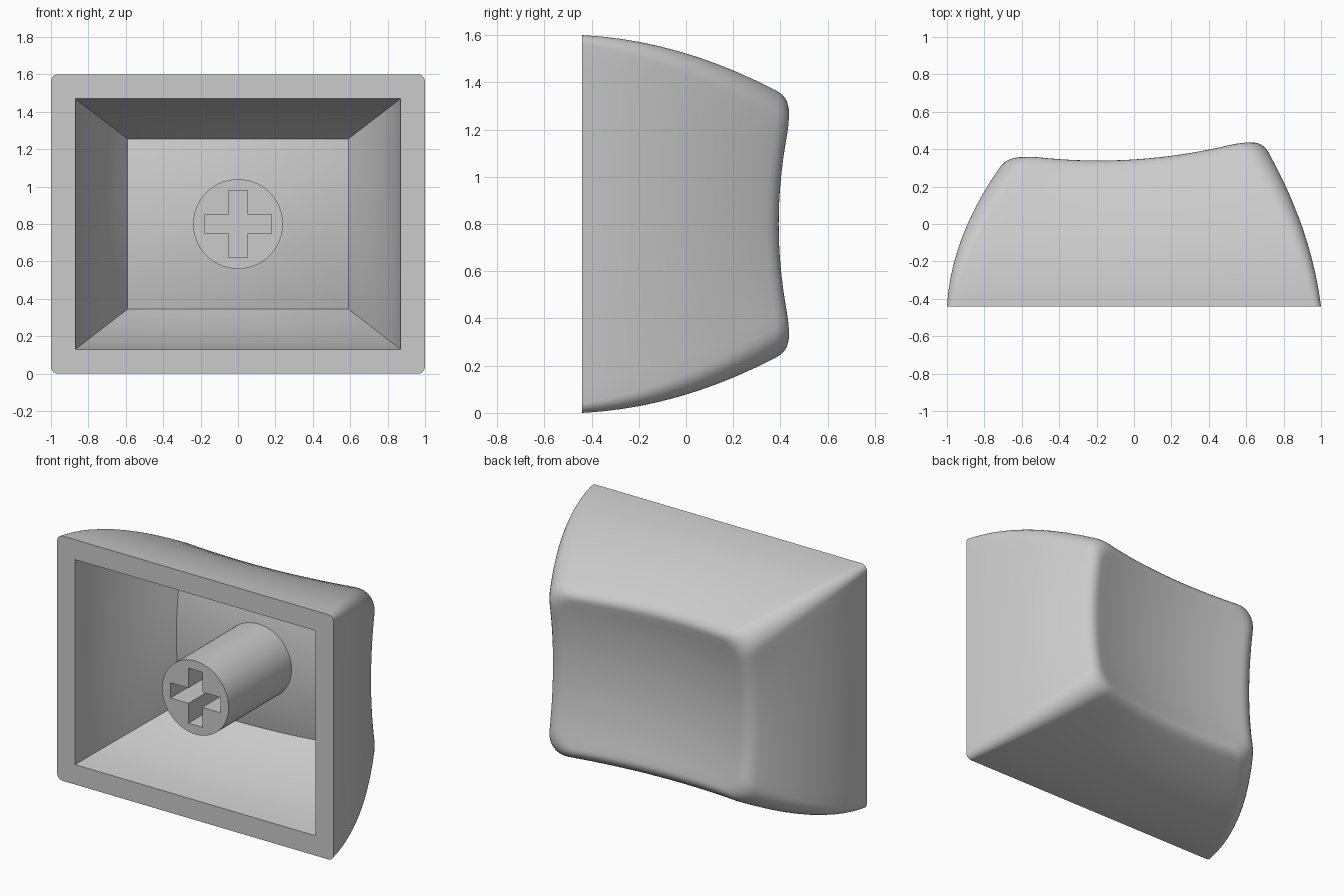
import bpy, bmesh
from math import sin, cos, pi, radians

if "Cube" in bpy.data.objects:
    bpy.data.objects.remove(bpy.data.objects["Cube"])

FRONT, MID_Z = -0.44, 0.8      # open front plane, middle height
FLOOR, RIM = 0.10, 0.075       # floor thickness, rim rounding as share of depth
ARC, SIDE = 8, 16              # outline steps per corner and per side

grey = bpy.data.materials.new("grey plastic")
grey.use_nodes = True
COLOR = (0.6, 0.6, 0.6, 1)
grey.diffuse_color = COLOR
grey.node_tree.nodes["Principled BSDF"].inputs["Base Color"].default_value = COLOR


def dish(x, z):
    """Depth of the tilted, hollowed back face."""
    return 0.285 + 0.064 * x + 0.17 * x * x + 0.25 * (z - MID_Z) ** 2


def outline(left, right, half, r, square=False):
    """Rectangle in x and z with round (or square) corners, fixed point count."""
    corners = [(right - r, half - r), (left + r, half - r),
               (left + r, r - half), (right - r, r - half)]
    pts = []
    for q, (cx, cz) in enumerate(corners):
        for i in range(ARC + 1):
            a = (q + i / ARC) * pi / 2
            k = r / max(abs(cos(a)), abs(sin(a))) if square else r
            pts.append((cx + k * cos(a), cz + k * sin(a) + MID_Z))
        end, nxt = pts[-1], corners[(q + 1) % 4]
        a = (q + 1) * pi / 2
        start = (nxt[0] + r * cos(a), nxt[1] + r * sin(a) + MID_Z)
        for i in range(1, SIDE):
            f = i / SIDE
            pts.append(tuple(e + (s - e) * f for e, s in zip(end, start)))
    return pts


def mix(a, b, f):
    return tuple(p + (q - p) * f for p, q in zip(a, b))


def wall_outline(s):
    """Outer outline at share s of the depth, bulging between front and back."""
    return outline(-1 + 0.048 * s + 0.275 * s * s, 1 - 0.113 * s - 0.204 * s * s,
                   MID_Z - 0.044 * s - 0.223 * s * s, 0.04 + 0.1 * s)


def wall_ring(s):
    """Outer wall ring whose depth follows the dished back face."""
    return [(x, FRONT + s * (dish(u, v) - FRONT), z)
            for (x, z), (u, v) in zip(wall_outline(s), wall_outline(1))]


def cavity_ring(f):
    """Ring from the floor (0) to the mouth (1), with bulging sides."""
    bulge = 0.25 * (1 - f) + 0.75 * (1 - f) ** 2
    ring = []
    for m, n in zip(mouth, floor):
        x, _, z = mix(m, n, bulge)
        ring.append((x, n[1] + (FRONT - n[1]) * f, z))
    return ring


def shrink(ring, f, drop):
    """Ring scaled toward the middle and laid on the dish, or below it."""
    pts = [(x * f, MID_Z + (z - MID_Z) * f) for x, _, z in ring]
    return [(x, dish(x, z) - drop, z) for x, z in pts]


def finish(obj):
    obj.data.materials.append(grey)
    bpy.ops.object.select_all(action='DESELECT')
    obj.select_set(True)
    bpy.context.view_layer.objects.active = obj
    bpy.ops.object.shade_smooth_by_angle(angle=radians(30))


def make_object(name, bm):
    bmesh.ops.recalc_face_normals(bm, faces=bm.faces)
    mesh = bpy.data.meshes.new(name)
    bm.to_mesh(mesh)
    bm.free()
    obj = bpy.data.objects.new(name, mesh)
    bpy.context.collection.objects.link(obj)
    return obj


def bridge(bm, a, b):
    for i in range(len(a)):
        j = (i + 1) % len(a)
        bm.faces.new((a[i], a[j], b[j], b[i]))


# Cavity: square-cornered mouth, tapering to a floor parallel to the dish
mouth = [(x, FRONT, z) for x, z in outline(-0.87, 0.87, 0.67, 0.1, True)]
floor = [(x, dish(x, z) - FLOOR, z) for x, z in outline(-0.59, 0.59, 0.455, 0.07, True)]
rings = [shrink(floor, f / 6, FLOOR) for f in range(1, 6)]
rings += [cavity_ring(f / 8) for f in range(9)]

# Outer walls, from the flat front edge to the rim
rings += [wall_ring((1 - RIM) * s / 10) for s in range(11)]

# Rounded rim, then the dish down to its centre
low, peak = rings[-1], wall_ring(1)
inner = shrink(peak, 0.9, 0)
for s in range(1, 7):
    f = s / 6
    rings.append([mix(mix(a, b, f), mix(b, c, f), f) for a, b, c in zip(low, peak, inner)])
rings += [shrink(inner, 1 - s / 10, 0) for s in range(1, 10)]

bm = bmesh.new()
loops = [[bm.verts.new(p) for p in ring] for ring in rings]
for a, b in zip(loops, loops[1:]):
    bridge(bm, a, b)
for loop, drop in ((loops[0], FLOOR), (loops[-1], 0)):
    centre = bm.verts.new((0, dish(0, MID_Z) - drop, MID_Z))
    for i in range(len(loop)):
        bm.faces.new((loop[i - 1], loop[i], centre))
finish(make_object("cap_shell", bm))


def prism(name, pts, y0, y1):
    bm = bmesh.new()
    ends = [[bm.verts.new((x, y, z + MID_Z)) for x, z in pts] for y in (y0, y1)]
    bridge(bm, *ends)
    for end in ends:
        bm.faces.new(end)
    return make_object(name, bm)


# Round stem with a cross-shaped socket
stem = prism("stem", [(0.24 * cos(i * pi / 32), 0.24 * sin(i * pi / 32))
                      for i in range(64)], FRONT, 0.24)
w, l = 0.05, 0.18
cross = []
for q in range(4):
    c, s = round(cos(q * pi / 2)), round(sin(q * pi / 2))
    cross += [(x * c - z * s, x * s + z * c) for x, z in ((l, -w), (l, w), (w, w))]
cutter = prism("socket_cutter", cross, FRONT - 0.1, 0.02)
cutter.hide_render = True
cut = stem.modifiers.new("socket", 'BOOLEAN')
cut.operation, cut.solver, cut.object = 'DIFFERENCE', 'EXACT', cutter
bpy.context.view_layer.objects.active = stem
bpy.ops.object.modifier_apply(modifier=cut.name)
bpy.data.objects.remove(cutter)
finish(stem)
